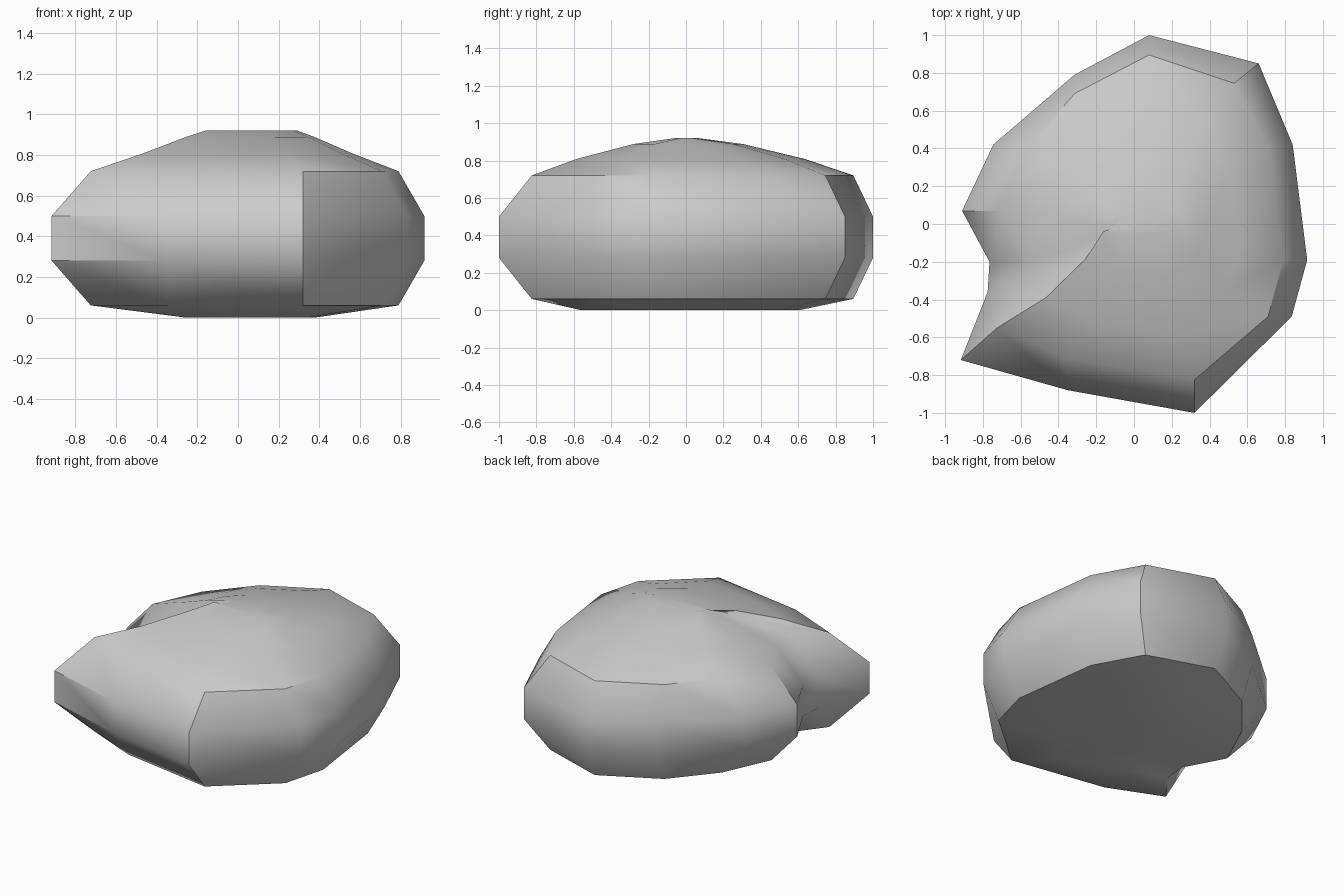
import bpy, bmesh, math

if "Cube" in bpy.data.objects:
    bpy.data.objects.remove(bpy.data.objects["Cube"])

# Top-view outlines: widest girdle, and the shoulder where it chamfers in
outer = [(0.08, 1.0), (0.66, 0.85), (0.84, 0.42), (0.917, -0.19), (0.835, -0.49),
         (0.32, -1.0), (-0.35, -0.88), (-0.917, -0.72), (-0.775, -0.36),
         (-0.765, -0.20), (-0.91, 0.07), (-0.745, 0.42), (-0.315, 0.79)]
inner = [(0.08, 0.895), (0.53, 0.745), (0.71, 0.42), (0.79, -0.19), (0.71, -0.49),
         (0.32, -0.825), (-0.35, -0.71), (-0.725, -0.55), (-0.58, -0.36),
         (-0.565, -0.20), (-0.71, 0.07), (-0.56, 0.40), (-0.315, 0.69)]


def scaled(sx, sy, cx=0.08):
    return [(cx + (x - cx) * sx, y * sy) for x, y in inner]


# Rings from the underside up to the domed top
levels = [(scaled(0.42, 0.68), 0.0), (inner, 0.06), (outer, 0.28), (outer, 0.5),
          (inner, 0.72), (scaled(0.68, 0.71), 0.808), (scaled(0.42, 0.34), 0.888),
          (scaled(0.30, 0.07), 0.92)]

bm = bmesh.new()
rings = [[bm.verts.new((x, y, z)) for x, y in pts] for pts, z in levels]
n = len(outer)
for low, high in zip(rings, rings[1:]):
    for i in range(n):
        j = (i + 1) % n
        bm.faces.new((low[i], low[j], high[j], high[i]))
bm.faces.new(rings[0])
bm.faces.new(rings[-1])
bmesh.ops.recalc_face_normals(bm, faces=bm.faces)

# Rock body
mesh = bpy.data.meshes.new("rock")
bm.to_mesh(mesh)
bm.free()
rock = bpy.data.objects.new("rock", mesh)
bpy.context.collection.objects.link(rock)
bpy.context.view_layer.objects.active = rock
rock.select_set(True)
bpy.ops.object.shade_smooth_by_angle(angle=math.radians(40))
